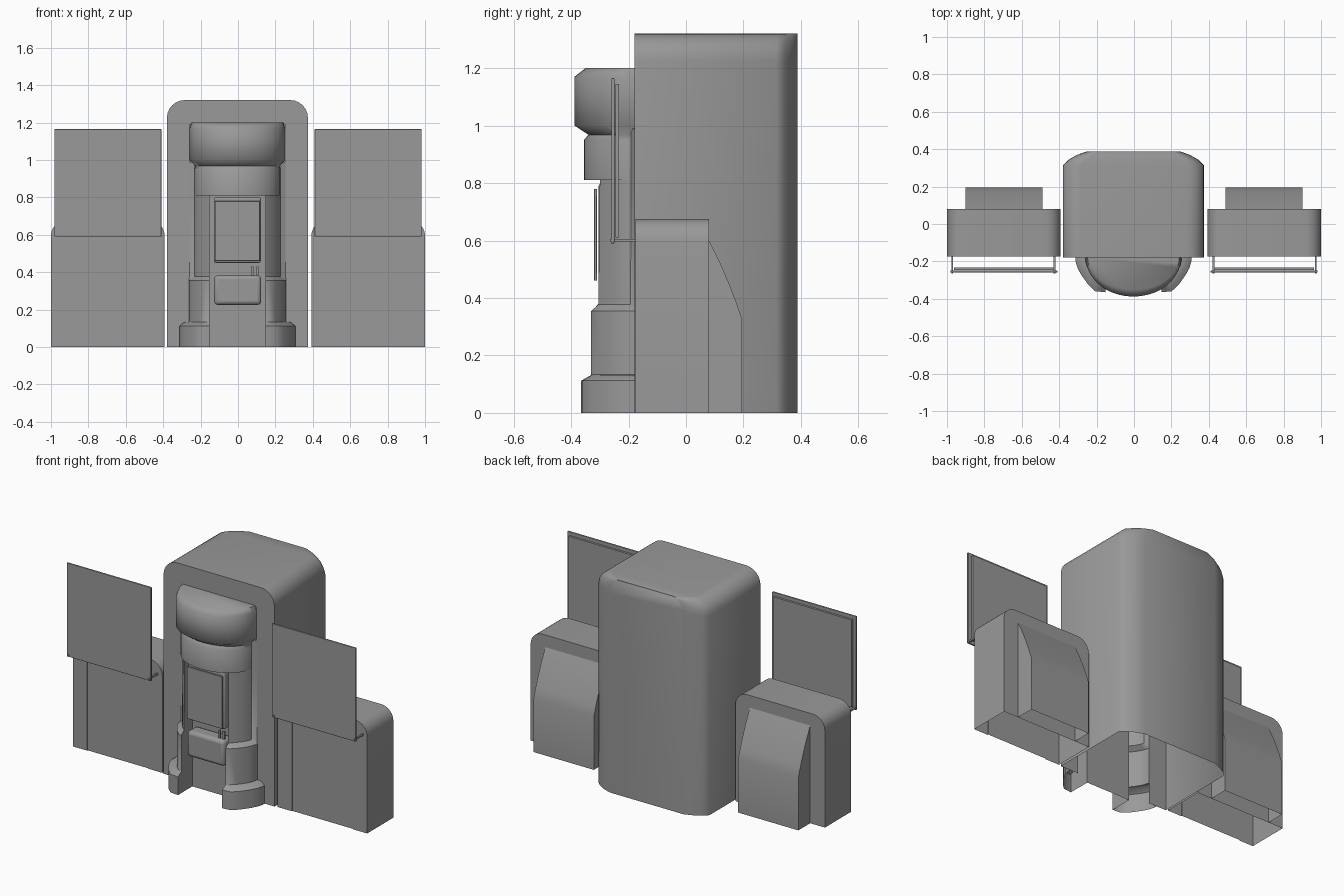
import bpy, bmesh, math

if "Cube" in bpy.data.objects:
    bpy.data.objects.remove(bpy.data.objects["Cube"])

CX = -0.003  # centre line of the middle cabinet
grey = bpy.data.materials.new("dark_grey")
grey.diffuse_color = (0.32, 0.32, 0.32, 1)
grey.use_nodes = True
grey.node_tree.nodes["Principled BSDF"].inputs["Base Color"].default_value = grey.diffuse_color


def loft(name, rings, first=False, last=False, closed=False, angle=35):
    """Skin a list of equal-length rings; optionally cap the ends."""
    bm = bmesh.new()
    vs = [[bm.verts.new(p) for p in ring] for ring in rings]
    n = len(rings[0])
    for a, b in zip(vs, vs[1:]):
        for i in range(n if closed else n - 1):
            j = (i + 1) % n
            bm.faces.new((a[i], a[j], b[j], b[i]))
    if first:
        bm.faces.new(vs[0])
    if last:
        bm.faces.new(vs[-1])
    bmesh.ops.recalc_face_normals(bm, faces=bm.faces)
    me = bpy.data.meshes.new(name)
    bm.to_mesh(me)
    bm.free()
    me.materials.append(grey)
    ob = bpy.data.objects.new(name, me)
    bpy.context.collection.objects.link(ob)
    bpy.ops.object.select_all(action='DESELECT')
    ob.select_set(True)
    bpy.context.view_layer.objects.active = ob
    bpy.ops.object.shade_smooth_by_angle(angle=math.radians(angle))
    return ob


def box(name, x0, x1, y0, y1, z0, z1, bevel=0.0):
    """Box from its limits, with an optional rounded edge."""
    ring = lambda z: [(x0, y0, z), (x1, y0, z), (x1, y1, z), (x0, y1, z)]
    ob = loft(name, [ring(z0), ring(z1)], True, True, True)
    if bevel:
        m = ob.modifiers.new("round", 'BEVEL')
        m.width, m.segments = bevel, 3
    return ob


def arch(cx, w, h, rx, rz, y, steps=6):
    """Open arch outline: up one side, round the top corners, down the other."""
    half = [(w, 0)]
    for i in range(steps + 1):
        a = math.pi / 2 * i / steps
        half.append((w - rx + rx * math.cos(a), h - rz + rz * math.sin(a)))
    return ([(cx + x, y, z) for x, z in half] +
            [(cx - x, y, z) for x, z in reversed(half)])


def opening(cx, w, h, y):
    """Rectangular doorway outline standing on the floor."""
    return [(cx + x, y, z) for x, z in ((-w, 0), (-w, h), (w, h), (w, 0))]


def open_bottom(ob):
    bm = bmesh.new()
    bm.from_mesh(ob.data)
    low = [f for f in bm.faces if all(v.co.z < .001 for v in f.verts)]
    bmesh.ops.delete(bm, geom=low, context='FACES_ONLY')
    bm.to_mesh(ob.data)
    bm.free()


# Cabinet shell: open below, vertical rear corners rounded in plan
W, FY, H = 0.377, -0.18, 1.32
rings = [arch(CX, W, H, 0.095, 0.095, FY)]
for w, y in ((0.377, 0.315), (0.345, 0.345), (0.30, 0.37), (0.25, 0.388)):
    rings.append(arch(CX, w, H, 0.095 * w / W, 0.095, y))
loft("cabinet_shell", rings, last=True, angle=55)

# Cabinet front surround, a U-shaped frame around the column
loft("cabinet_front", [rings[0] + opening(CX, .255, 1.19, FY)], first=True)


# Rounded head and neck
def full_section(z, w, y):
    return [(CX + w * math.cos(a), FY + (y - FY) * math.sin(a), z)
            for a in [math.pi * i / 20 for i in range(21)]]


head = ((.81, .23, -.355), (.95, .23, -.355), (.968, .225, -.34),
        (1.0, .255, -.388), (1.17, .255, -.388), (1.2, .245, -.35))
loft("head", [full_section(*l) for l in head], True, True, angle=65)

# Pillars and stepped feet either side of the central channel
GAP, BACK = 0.15, -0.225


def side_section(s, z, w, y):
    pts = [(max(w, .257), 0), (w, .1), (.965 * w, .3), (.9 * w, .5), (.78 * w, .78),
           (max(.66 * w, .155), .97), (GAP, 1)]
    return ([(CX + s * x, FY + (y - FY) * t, z) for x, t in pts] +
            [(CX + s * GAP, BACK, z)])


levels = ((0, .31, -.365), (.112, .31, -.365), (.132, .285, -.33),
          (.134, .26, -.33), (.355, .26, -.33), (.377, .23, -.305), (.97, .23, -.30))
for s in (-1, 1):
    lower = [side_section(s, *l) for l in levels[:-1]] + [side_section(s, .81, .23, -.30)]
    loft("pillar", lower, angle=45)
    # flared strip joining the neck and head to the surround
    loft("pillar_flare", [[(CX + s * .257, FY, z), (CX + s * .23, FY - .012, z)]
                          for z in (.81, .99)])
loft("channel_back", [[(CX - GAP, BACK, z), (CX + GAP, BACK, z)] for z in (0, .81)])

# Central display, control box and small pegs
box("display_backing", -.128, .122, -.304, BACK, .45, .80, .01)
box("display", -.123, .117, -.32, -.31, .46, .78, .003)
box("control_box", -.128, .124, -.315, BACK, .225, .383, .02)
for x in (.07, .098):
    box("peg", x, x + .012, -.29, -.28, .375, .43)

# Side pods with inset front panels, rear bulges and raised screens
bulge = [(.08, .6), (.12, .52), (.15, .45), (.175, .385), (.195, .325), (.195, 0), (.08, 0)]
for s in (-1, 1):
    mid = s * 0.696
    outline = [arch(mid, .304, .675, .08, .08, y) for y in (-.175, .08)]
    loft("pod", outline, last=True)
    loft("pod_front", [outline[0] + opening(mid, .207, .59, -.175)], first=True)
    loft("pod_panel", [opening(mid, .207, .59, y) for y in (-.175, -.17)], last=True)
    open_bottom(loft("pod_bulge", [[(s * x, y, z) for y, z in bulge] for x in (.49, .9)],
                     True, True, True))
    x0, x1 = sorted((s * .41, s * .982))
    box("screen", x0, x1, -.26, -.249, .59, 1.165, .003)
    box("screen_back", x0 + .02, x1 - .02, -.246, -.233, .61, 1.145)
    for x in (.425, .972):
        box("screen_bracket", s * x - .005, s * x + .005, -.264, -.17, .596, .606)
